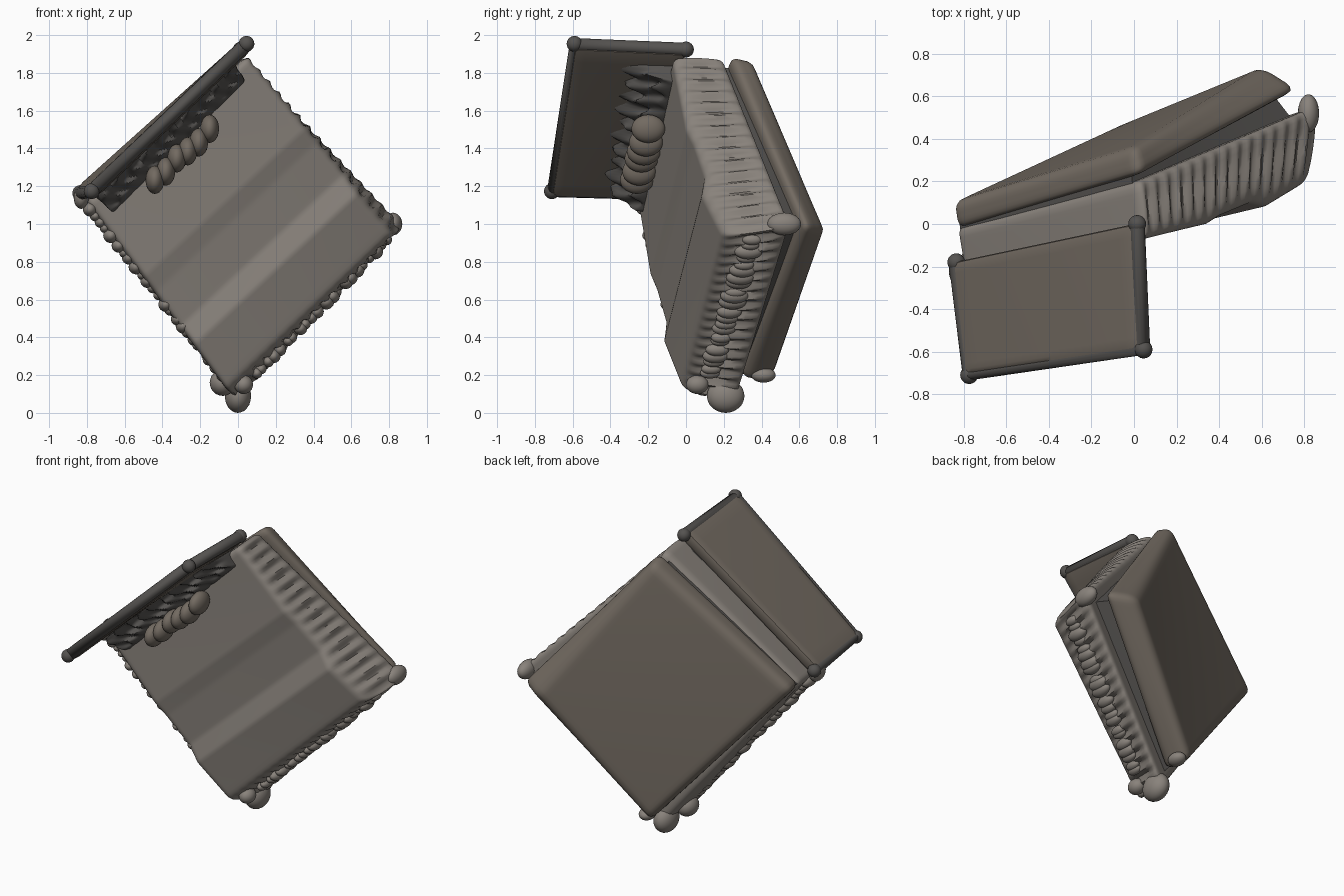
import bpy, math, random
from mathutils import Vector as V

if "Cube" in bpy.data.objects:
    bpy.data.objects.remove(bpy.data.objects["Cube"])

random.seed(4)


def material(name, rgb):
    m = bpy.data.materials.new(name)
    m.diffuse_color = (*rgb, 1)
    m.use_nodes = True
    m.node_tree.nodes["Principled BSDF"].inputs["Base Color"].default_value = m.diffuse_color
    return m


STONE = material("pale_grey", (0.25, 0.225, 0.2))
SHELL = material("brown_grey", (0.17, 0.145, 0.12))
DARK = material("dark_grey", (0.09, 0.085, 0.08))


def finish(ob, mat, angle=50):
    ob.data.materials.append(mat)
    bpy.ops.object.select_all(action='DESELECT')
    ob.select_set(True)
    bpy.context.view_layer.objects.active = ob
    bpy.ops.object.mode_set(mode='EDIT')
    bpy.ops.mesh.select_all(action='SELECT')
    bpy.ops.mesh.normals_make_consistent(inside=False)
    bpy.ops.object.mode_set(mode='OBJECT')
    bpy.ops.object.shade_smooth_by_angle(angle=math.radians(angle))


def block(name, near, far, mat, n, r=0.03, warp=None):
    """Rounded skewed box; near/far each hold corners left, top, bottom, right."""
    a, b = [V(p) for p in near], [V(p) for p in far]
    size = ((a[1] - a[0]).length, (a[2] - a[0]).length, (b[0] - a[0]).length)

    def at(i):
        p = [i[k] / n[k] * size[k] for k in range(3)]
        q = [min(max(p[k], r), size[k] - r) for k in range(3)]
        d = V(p) - V(q)
        if d.length > 1e-6:
            p = V(q) + d.normalized() * r
        u, v, w = [p[k] / size[k] for k in range(3)]
        if warp:
            u, v, w = warp(u, v, w)

        def mix(c):
            return (c[0].lerp(c[1], u)).lerp(c[2].lerp(c[3], u), v)
        return mix(a).lerp(mix(b), w)

    index, verts, faces = {}, [], []

    def vid(i):
        if i not in index:
            index[i] = len(verts)
            verts.append(at(i))
        return index[i]

    for k in range(3):
        s, t = (k + 1) % 3, (k + 2) % 3
        for side in (0, n[k]):
            for i in range(n[s]):
                for j in range(n[t]):
                    f = []
                    for di, dj in ((0, 0), (1, 0), (1, 1), (0, 1)):
                        c = [0, 0, 0]
                        c[k], c[s], c[t] = side, i + di, j + dj
                        f.append(vid(tuple(c)))
                    faces.append(f)
    me = bpy.data.meshes.new(name)
    me.from_pydata(verts, [], faces)
    ob = bpy.data.objects.new(name, me)
    bpy.context.collection.objects.link(ob)
    finish(ob, mat)
    return ob


def knob(name, pos, size, mat):
    bpy.ops.mesh.primitive_ico_sphere_add(subdivisions=3, radius=1, location=pos)
    ob = bpy.context.object
    ob.name, ob.scale = name, size
    finish(ob, mat, 60)


def rod(name, pts, radius, mat):
    cu = bpy.data.curves.new(name, 'CURVE')
    cu.dimensions, cu.bevel_depth, cu.use_fill_caps = '3D', radius, True
    sp = cu.splines.new('POLY')
    sp.points.add(len(pts) - 1)
    for p, c in zip(sp.points, pts):
        p.co = (*c, 1)
    cu.materials.append(mat)
    bpy.context.collection.objects.link(bpy.data.objects.new(name, cu))


# Front block: stepped face and rippled edges
STEPS = [(0, 0), (0.4, 0.04), (0.48, 0.025), (0.66, 0.02), (0.76, 0.06), (0.95, 0.03), (1.1, 0.0)]


def front_warp(u, v, w):
    out = 0
    for (v0, o0), (v1, o1) in zip(STEPS, STEPS[1:]):
        if v0 <= v <= v1:
            out = o0 + (o1 - o0) * (v - v0) / (v1 - v0)
    ripple = math.sin(math.pi * min(max(w, 0), 1))
    if u > 0.985:
        u += 0.012 * ripple * math.sin(v * 95)
    if v > 0.985:
        v += 0.012 * ripple * math.sin(u * 110)
    return u, v, w - out / 0.27 * (1 - w)


block("front_block",
      [(-0.8, -0.26, 1.12), (0.05, -0.07, 1.89), (-0.05, 0.0, 0.11), (0.83, 0.23, 0.95)],
      [(-0.84, -0.02, 1.13), (0.02, 0.2, 1.88), (0.0, 0.27, 0.06), (0.87, 0.56, 1.0)],
      STONE, (80, 80, 10), 0.035, front_warp)

# Recessed core that makes the groove
block("inner_core",
      [(-0.82, -0.05, 1.13), (0.0, 0.12, 1.84), (-0.02, 0.2, 0.17), (0.76, 0.48, 1.0)],
      [(-0.83, 0.07, 1.13), (-0.02, 0.32, 1.82), (-0.04, 0.4, 0.23), (0.6, 0.68, 1.0)],
      DARK, (4, 4, 2), 0.01)

# Smooth back shell
block("back_shell",
      [(-0.84, -0.03, 1.14), (0.03, 0.23, 1.9), (0.0, 0.3, 0.16), (0.78, 0.64, 0.99)],
      [(-0.86, 0.1, 1.14), (0.0, 0.36, 1.87), (-0.05, 0.47, 0.18), (0.61, 0.745, 0.97)],
      SHELL, (44, 44, 7), 0.045)

# Overhanging lid with rims
FL, FR, BR, BL = (-0.8, -0.71, 1.2), (0.02, -0.59, 1.98), (-0.01, -0.0, 1.95), (-0.86, -0.18, 1.19)


def inward(p, d=0.055):
    return (p[0] + d, p[1], p[2] - d * 1.05)


block("lid", [FL, FR, BL, BR], [inward(p) for p in (FL, FR, BL, BR)], SHELL, (24, 20, 4), 0.02)
IL, IR, IB, IK = [inward(p, 0.025) for p in (FL, FR, BR, BL)]
rod("lid_rim", [IK, IL, IR, IB], 0.036, DARK)
for i, p in enumerate((IL, IR, IB, IK)):
    knob(f"lid_corner_{i}", p, (0.042, 0.042, 0.042), DARK)


# Crumpled gusset under the lid
def crumple(u, v, w):
    k = 0.17 * math.sin(u * 62 + 2 * math.sin(v * 5)) + 0.1 * math.sin(u * 23 + v * 9)
    return u, v, w + k * (1 - w)


block("gusset",
      [(-0.76, -0.4, 1.15), (-0.02, -0.32, 1.86), (-0.67, -0.25, 1.06), (0.04, -0.1, 1.76)],
      [(-0.77, -0.2, 1.15), (-0.02, -0.02, 1.84), (-0.62, -0.12, 1.06), (0.03, 0.02, 1.74)],
      DARK, (70, 14, 5), 0.02, crumple)
for i in range(6):
    t = i / 5
    knob(f"gusset_fold_{i}",
         (-0.44 + 0.29 * t, -0.26 + 0.06 * t, 1.25 + 0.26 * t + random.uniform(-0.03, 0.03)),
         (0.05, 0.09, 0.075), SHELL)

# Lumpy left edge, lower right edge and corners
for name, a, b, count in (("left_edge_lump", (-0.8, -0.2, 1.1), (-0.06, 0.04, 0.17), 24),
                          ("lower_edge_lump", (0.08, 0.12, 0.19), (0.82, 0.36, 0.95), 22)):
    for i in range(count):
        p = V(a).lerp(V(b), (i + random.uniform(0, 0.6)) / count)
        s = random.uniform(0.026, 0.042)
        knob(f"{name}_{i}", p, (s, s * 1.8, s), STONE)
for name, p, s in (("bottom_knob", (0.0, 0.21, 0.09), (0.07, 0.1, 0.09)),
                   ("bottom_side_knob", (-0.08, 0.1, 0.16), (0.07, 0.08, 0.07)),
                   ("bottom_front_knob", (0.03, 0.06, 0.15), (0.05, 0.06, 0.05)),
                   ("back_foot", (0.0, 0.41, 0.2), (0.05, 0.065, 0.04)),
                   ("left_knob", (-0.83, -0.22, 1.14), (0.04, 0.07, 0.06)),
                   ("right_knob", (0.82, 0.52, 1.0), (0.05, 0.09, 0.06))):
    knob(name, p, s, STONE)
